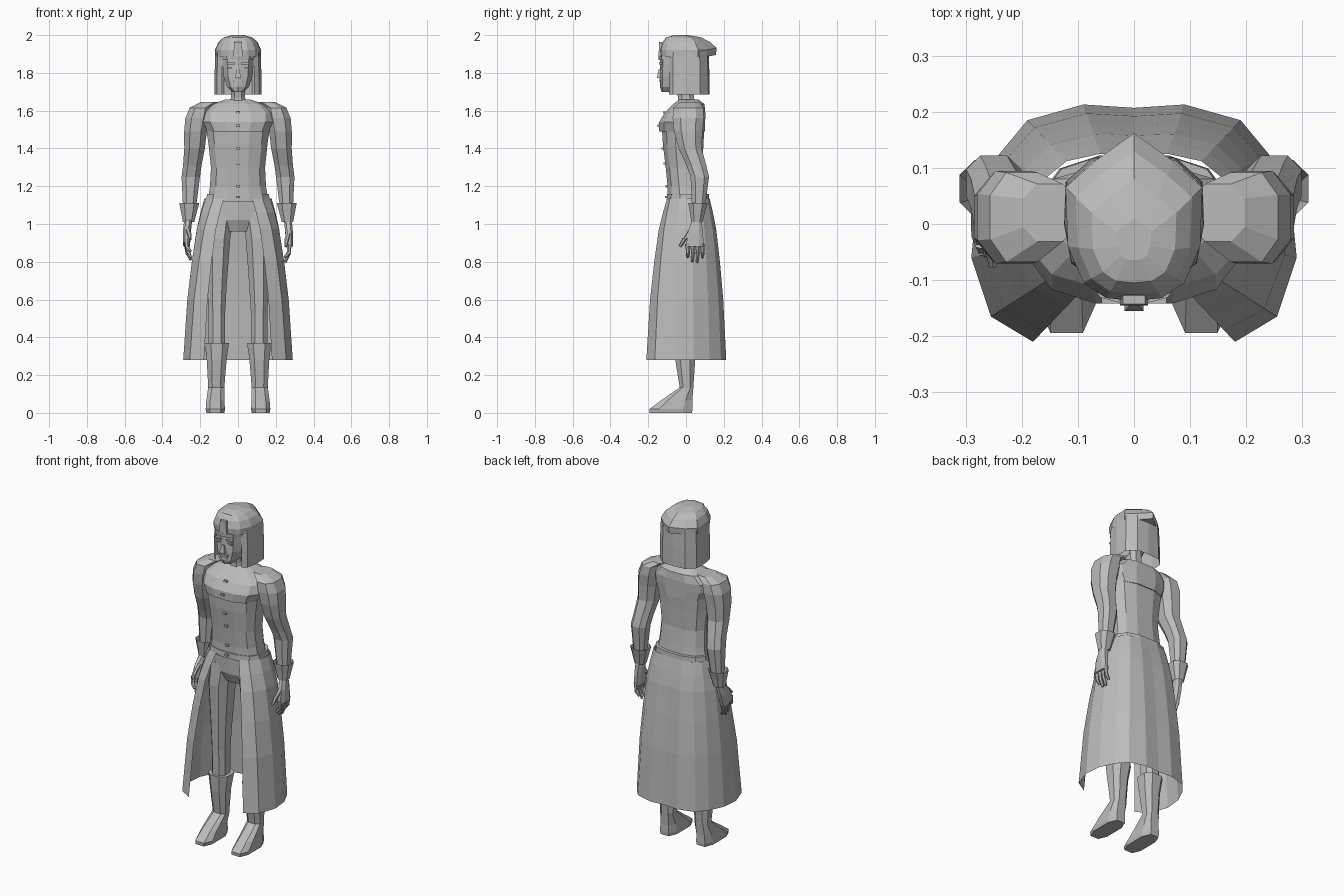
import bpy, bmesh
from math import cos, sin, pi, radians
from mathutils import Vector, Matrix

if "Cube" in bpy.data.objects:
    bpy.data.objects.remove(bpy.data.objects["Cube"])

grey = bpy.data.materials.new("plain grey")
grey.use_nodes = True
grey.diffuse_color = (0.5, 0.5, 0.5, 1)
grey.node_tree.nodes["Principled BSDF"].inputs["Base Color"].default_value = (0.5, 0.5, 0.5, 1)


def finish(name, bm):
    bmesh.ops.recalc_face_normals(bm, faces=bm.faces)
    mesh = bpy.data.meshes.new(name)
    bm.to_mesh(mesh)
    bm.free()
    mesh.materials.append(grey)
    obj = bpy.data.objects.new(name, mesh)
    bpy.context.collection.objects.link(obj)
    return obj


def stack(name, rings, closed=True, caps=True):
    """Skin a stack of point rings."""
    bm = bmesh.new()
    rows = [[bm.verts.new(p) for p in ring] for ring in rings]
    n = len(rows[0])
    for a, b in zip(rows, rows[1:]):
        for i in range(n if closed else n - 1):
            j = (i + 1) % n
            bm.faces.new((a[i], a[j], b[j], b[i]))
    if caps and closed:
        bm.faces.new(rows[0])
        bm.faces.new(rows[-1])
    return finish(name, bm)


def oval(x, y, z, rx, ry, n=8, power=0.8):
    pts = []
    for i in range(n):
        a = 2 * pi * (i + 0.5) / n
        c, s = cos(a), sin(a)
        pts.append((x + rx * abs(c) ** power * (1 if c > 0 else -1),
                    y + ry * abs(s) ** power * (1 if s > 0 else -1), z))
    return pts


def loft(name, specs, n=8, power=0.8, caps=True):
    return stack(name, [oval(*s, n, power) for s in specs], caps=caps)


def box(name, at, size, taper=1.0):
    bm = bmesh.new()
    bmesh.ops.create_cube(bm, size=1)
    for v in bm.verts:
        k = taper if v.co.z > 0 else 1
        v.co = Vector((v.co.x * size[0] * k, v.co.y * size[1] * k, v.co.z * size[2])) + Vector(at)
    return finish(name, bm)


def finger(name, a, b, r):
    """Tapered six-sided rod between two points."""
    a, b = Vector(a), Vector(b)
    bm = bmesh.new()
    d = b - a
    m = Matrix.Translation((a + b) / 2) @ d.to_track_quat('Z', 'Y').to_matrix().to_4x4()
    bmesh.ops.create_cone(bm, cap_ends=True, segments=6, radius1=r, radius2=r * 0.6,
                          depth=d.length, matrix=m)
    return finish(name, bm)


def mirror(obj):
    """Make the matching part on the other side."""
    twin = obj.copy()
    twin.data = obj.data.copy()
    twin.data.transform(Matrix.Scale(-1, 4, (1, 0, 0)))
    twin.data.flip_normals()
    twin.name = obj.name.replace("left", "right")
    bpy.context.collection.objects.link(twin)
    return twin


def both(half):
    """Complete a half outline that runs from the front to the middle of the back."""
    return half + [(-x, y) for x, y in reversed(half[:-1])]


# Coat body with a stepped chest yoke
loft("coat_body", [(0, .005, 1.12, .165, .105), (0, 0, 1.2, .152, .1), (0, -.01, 1.3, .147, .1),
                   (0, -.015, 1.42, .16, .11), (0, -.015, 1.5, .172, .115)], 12, .75)
yoke = [(0, -.02, 1.49, .165, .125), (0, -.02, 1.54, .19, .125), (0, -.005, 1.59, .19, .11),
        (0, .015, 1.635, .14, .085), (0, .015, 1.66, .065, .05)]
loft("chest_yoke", yoke, 12, .75)
loft("neck", [(0, .005, 1.62, .055, .052), (0, 0, 1.67, .04, .045), (0, -.01, 1.75, .042, .05)])
loft("belt", [(0, .01, 1.128, .172, .115), (0, .01, 1.158, .168, .114)], 12, .75)
for z, y in ((1.59, -.117), (1.52, -.146), (1.4, -.125), (1.32, -.112), (1.2, -.103), (1.143, -.106)):
    box("button", (0, y, z), (.02, .012, .012))

# Open-fronted coat skirt
waist = [(.075, -.1), (.13, -.085), (.17, -.035), (.178, .03), (.16, .08), (.12, .112), (.06, .125), (0, .125)]
hem = [(.18, -.21), (.255, -.165), (.29, -.06), (.28, .04), (.24, .125), (.19, .185), (.09, .213), (0, .207)]
levels = [(1.135, 0), (1.06, .2), (.97, .4), (.8, .62), (.6, .82), (.28, 1)]
stack("coat_skirt", [[(x, y, z) for x, y in both([(a[0] + (b[0] - a[0]) * t, a[1] + (b[1] - a[1]) * t)
                                                  for a, b in zip(waist, hem)])]
                     for z, t in levels], closed=False)

# Trousers, boots and feet
loft("hips", [(0, 0, .96, .07, .06), (0, 0, 1.02, .15, .085), (0, .005, 1.14, .15, .095)], 10)
parts = [
    loft("left_trouser_leg", [(.09, .005, 1.06, .075, .085), (.105, 0, .92, .068, .085),
                              (.11, 0, .68, .054, .068), (.112, 0, .52, .046, .058),
                              (.112, 0, .35, .046, .052)]),
    loft("left_boot_shaft", [(.112, 0, .37, .068, .068), (.113, -.004, .28, .056, .056),
                             (.115, .003, .13, .045, .038)]),
    loft("left_boot_foot", [(.12, -.08, 0, .05, .118), (.12, -.08, .02, .054, .12),
                            (.12, -.05, .065, .05, .088), (.115, .003, .135, .045, .038)], 8, .65)]

# Sleeves and flared cuffs
parts += [
    loft("left_sleeve", [(.15, .02, 1.645, .05, .055), (.2, .012, 1.615, .06, .085),
                         (.215, .012, 1.56, .068, .088), (.225, .012, 1.49, .064, .08),
                         (.23, .022, 1.4, .058, .065), (.242, .055, 1.31, .052, .056),
                         (.25, .073, 1.25, .052, .052), (.256, .067, 1.1, .038, .038),
                         (.26, .06, 1.02, .028, .028)]),
    loft("left_cuff", [(.258, .063, 1.11, .056, .054), (.26, .06, 1.06, .044, .042),
                       (.262, .058, 1.01, .032, .032)], 8, .8, False)]

# Hands: palm, four fingers and a thumb
hand = [loft("left_palm", [(.263, .058, 1.03, .022, .025), (.27, .05, .96, .022, .042),
                           (.272, .047, .88, .019, .05)])]
for i in range(4):
    y, tip = .008 + i * .026, (.825, .8, .797, .82)[i]
    hand.append(finger("left_finger", (.272, y, .895), (.27, y + .002, .845), .014))
    hand.append(finger("left_fingertip", (.27, y + .002, .85), (.25, y, tip), .012))
hand.append(finger("left_thumb", (.268, .03, .965), (.258, -.01, .915), .016))
hand.append(finger("left_thumb_tip", (.258, -.008, .92), (.252, -.032, .88), .012))

for p in parts:
    mirror(p)
wrist = Vector((-.262, .058, 1.02))
swing = Matrix.Translation(wrist) @ Matrix.Rotation(radians(-20), 4, 'X') @ Matrix.Translation(-wrist)
for p in hand:
    mirror(p).data.transform(swing)

# Head and face
loft("head", [(0, -.08, 1.7, .03, .05), (0, -.06, 1.725, .06, .078), (0, -.045, 1.78, .08, .095),
              (0, -.045, 1.84, .085, .092), (0, -.045, 1.92, .085, .092)], 10)
box("nose", (0, -.138, 1.795), (.034, .034, .045), .4)
box("mouth", (0, -.132, 1.755), (.055, .016, .009))
box("lower_lip", (0, -.13, 1.742), (.04, .016, .01))
for s in (-1, 1):
    box("eyelid", (s * .037, -.13, 1.828), (.034, .014, .008))
    box("eyebrow", (s * .037, -.134, 1.85), (.042, .016, .009))

# Long hair hanging around the sides and back
strand = [(.085, -.09), (.112, -.07), (.125, 0), (.122, .075), (.075, .118), (0, .125)]
stack("long_hair", [[(x * k, y * k, z) for x, y in both(strand)]
                    for z, k in ((1.685, 1), (1.8, .99), (1.91, .96))], closed=False)

# Pointed cap of hair with a peak at the back
rim = [(0, -.137), (.05, -.132), (.09, -.105), (.118, -.04), (.122, .065), (.07, .112), (0, .162)]
outline = rim + [(-x, y) for x, y in reversed(rim[1:-1])]
cap = [(.98, 1.885, 0), (1, 1.922, 0), (.85, 1.962, -.008), (.62, 1.988, -.02), (.25, 2.0, -.03)]
stack("hair_cap", [[(x * k, y * k + dy, z + (.01 if y > .15 and z < 1.93 else 0))
                    for x, y in outline] for k, z, dy in cap])

# Headband with a centre ornament
loft("headband", [(0, -.045, 1.868, .09, .1), (0, -.045, 1.89, .092, .102)], 10)
box("centre_ornament", (0, -.135, 1.925), (.05, .02, .075), .8)
